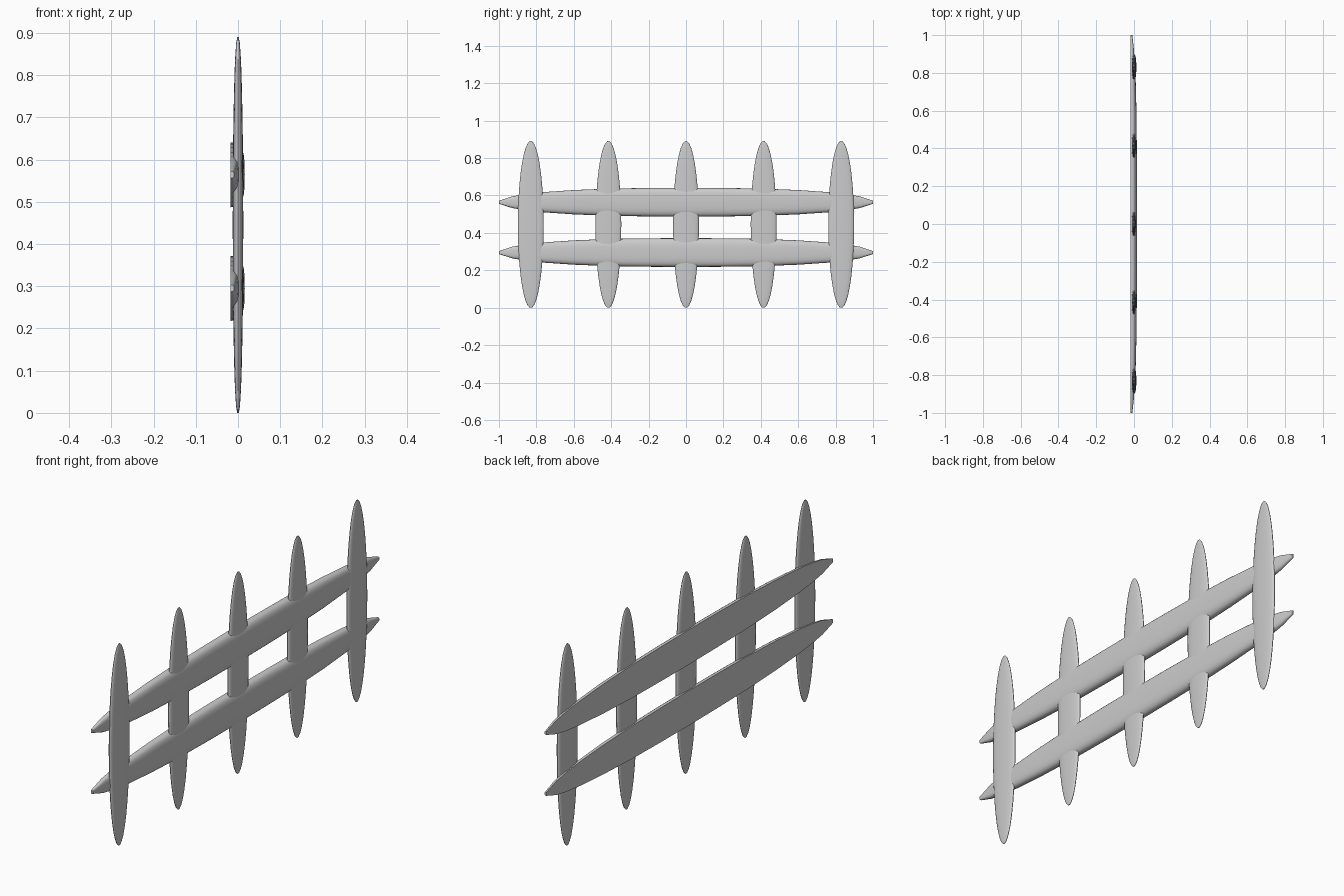
import bpy, bmesh
from math import sin, cos, pi, copysign

if "Cube" in bpy.data.objects:
    bpy.data.objects.remove(bpy.data.objects["Cube"])


def spow(v, n):
    return copysign(abs(v) ** (2 / n), v)


def make(name, rings):
    """Loft closed rings of equal size into a capped solid."""
    bm = bmesh.new()
    loops = [[bm.verts.new(p) for p in r] for r in rings]
    for a, b in zip(loops, loops[1:]):
        n = len(a)
        for i in range(n):
            j = (i + 1) % n
            bm.faces.new((a[i], a[j], b[j], b[i]))
    bm.faces.new(loops[0])
    bm.faces.new(loops[-1])
    bmesh.ops.recalc_face_normals(bm, faces=bm.faces)
    me = bpy.data.meshes.new(name)
    bm.to_mesh(me)
    bm.free()
    ob = bpy.data.objects.new(name, me)
    bpy.context.collection.objects.link(ob)
    bpy.ops.object.select_all(action='DESELECT')
    ob.select_set(True)
    bpy.context.view_layer.objects.active = ob
    bpy.ops.object.shade_smooth_by_angle(angle=0.7)
    return ob


# pickets: flattened pods, elliptical along their height
def picket(name, y):
    half, sides, steps = 0.445, 24, 18
    rings = []
    for k in range(steps + 1):
        a = 0.09 + (pi - 0.18) * k / steps
        z = half - half * cos(a) / cos(0.09)
        w, d = 0.069 * sin(a), 0.0125 * sin(a) ** 0.8
        rings.append([(d * spow(sin(2 * pi * i / sides), 2.4),
                       y + w * spow(cos(2 * pi * i / sides), 2.4), z)
                      for i in range(sides)])
    return make(name, rings)


# rails: flat back, domed front, tapering to pointed ends
RAIL = [(0, .077, .016), (.2, .076, .016), (.4, .073, .015), (.6, .065, .013),
        (.76, .054, .009), (.86, .043, .004), (.93, .031, -.001), (1, .008, -.009)]
BACK = -0.018


def rail(name, zc):
    sections = [(-y, h, f) for y, h, f in RAIL[:0:-1]] + RAIL
    rings = []
    for y, h, f in sections:
        rings.append([(BACK + (f - BACK) * spow(max(sin(pi * i / 14), 0), 3.2), y,
                       zc + h * spow(cos(pi * i / 14), 3.2)) for i in range(15)])
    return make(name, rings)


for n in range(5):
    picket(f"picket_{n + 1}", -0.83 + 0.415 * n)
rail("lower_rail", 0.295)
rail("upper_rail", 0.564)
